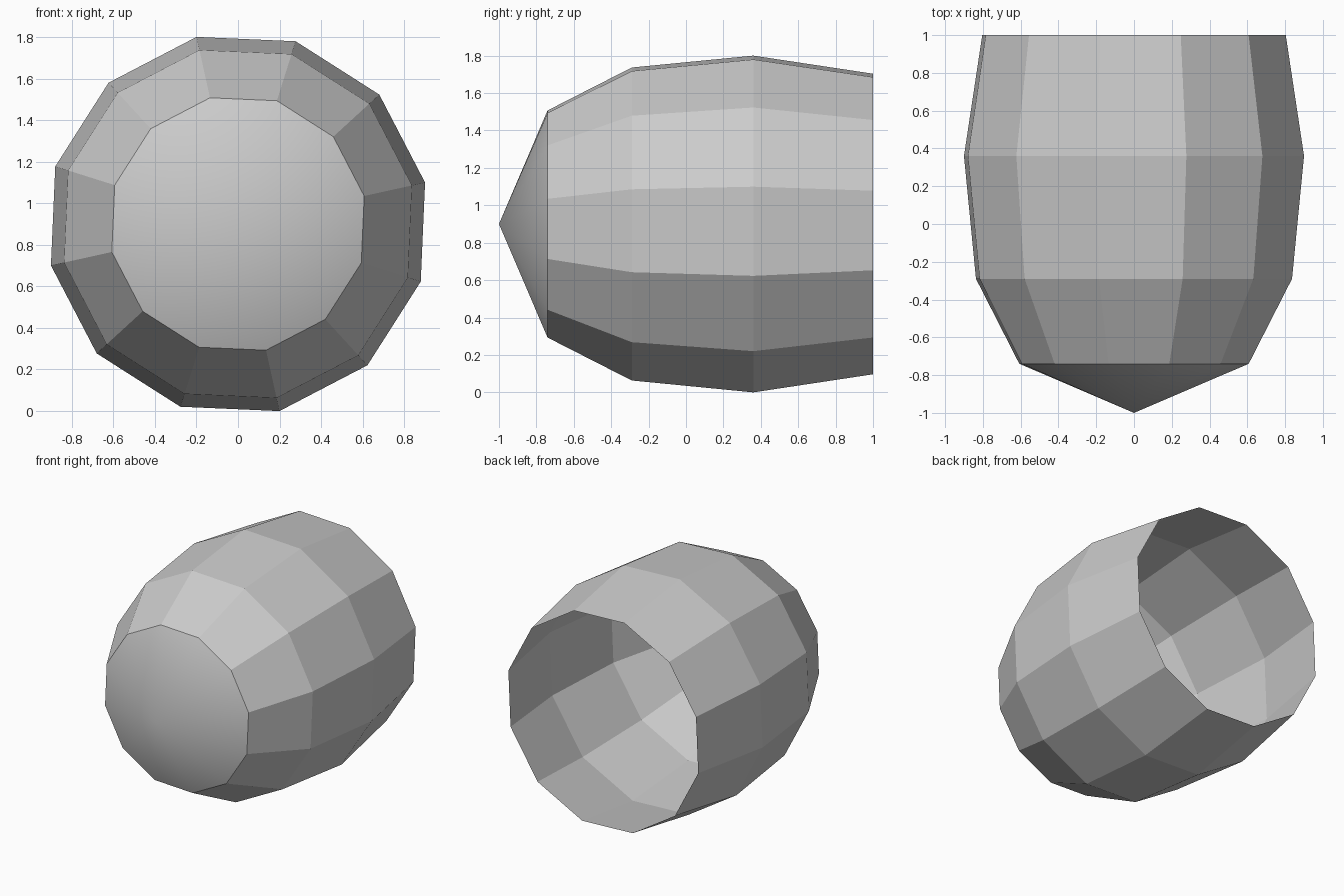
import bpy, bmesh
from math import cos, sin, radians, tau

cube = bpy.data.objects.get("Cube")
if cube:
    bpy.data.objects.remove(cube, do_unlink=True)

SIDES = 12
TWIST = radians(12.5)
CENTRE_Z = 0.9

grey = bpy.data.materials.new("plain_grey")
grey.use_nodes = True
colour = (0.6, 0.6, 0.6, 1)
grey.diffuse_color = colour
grey.node_tree.nodes["Principled BSDF"].inputs["Base Color"].default_value = colour


def ring(bm, y, radius):
    """One twelve-sided loop around the y axis."""
    angles = [TWIST + tau * i / SIDES for i in range(SIDES)]
    return [bm.verts.new((radius * cos(a), y, CENTRE_Z + radius * sin(a)))
            for a in angles]


def finish(bm, name, smooth):
    for face in bm.faces:
        face.smooth = smooth
    mesh = bpy.data.meshes.new(name)
    bm.to_mesh(mesh)
    bm.free()
    mesh.materials.append(grey)
    obj = bpy.data.objects.new(name, mesh)
    bpy.context.collection.objects.link(obj)


# Barrel-shaped shell, open at the back, faceted
profile = [(-0.74, 0.622), (-0.29, 0.857), (0.36, 0.922), (1.0, 0.823)]
bm = bmesh.new()
rings = [ring(bm, y, r) for y, r in profile]
for front, back in zip(rings, rings[1:]):
    for i in range(SIDES):
        j = (i + 1) % SIDES
        bm.faces.new((front[i], front[j], back[j], back[i]))
finish(bm, "barrel_shell", False)

# Smooth pointed nose closing the front
bm = bmesh.new()
rim = ring(bm, *profile[0])
tip = bm.verts.new((0, -1, CENTRE_Z))
for i in range(SIDES):
    bm.faces.new((tip, rim[(i + 1) % SIDES], rim[i]))
finish(bm, "nose_cone", True)
